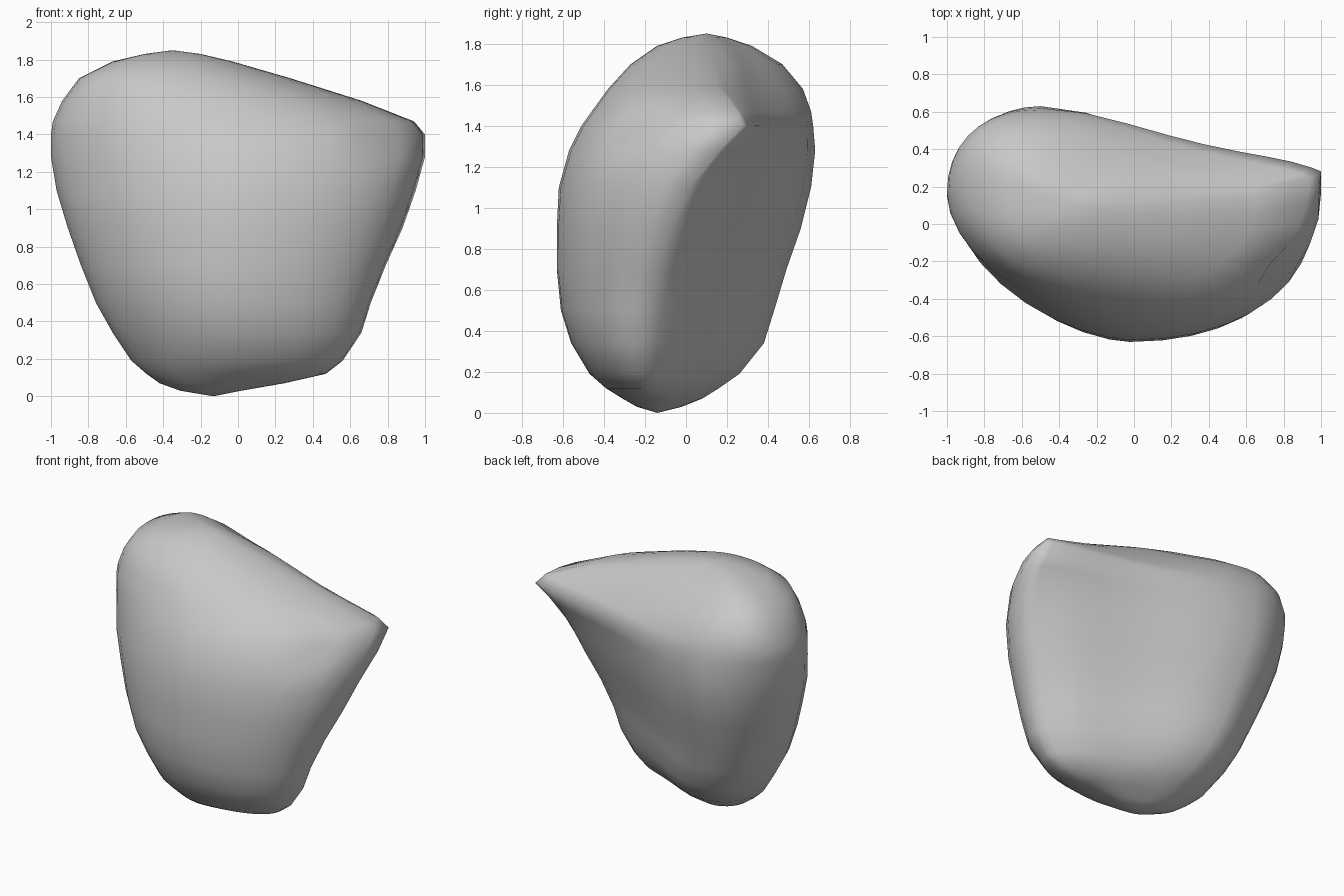
import bpy, bmesh
from math import sin, cos, pi
from mathutils import Vector

cube = bpy.data.objects.get("Cube")
if cube:
    bpy.data.objects.remove(cube)

# Horizontal slices of the boulder: height, left x, right x, front y, back y,
# and how far back the right edge sits (0 front, 1 back)
SLICES = [
    (0.03, -0.31, 0.02, -0.24, -0.02, 0.4),
    (0.07, -0.42, 0.25, -0.31, 0.08, 0.4),
    (0.12, -0.49, 0.47, -0.39, 0.16, 0.38),
    (0.19, -0.57, 0.56, -0.47, 0.26, 0.37),
    (0.34, -0.67, 0.66, -0.56, 0.38, 0.38),
    (0.5, -0.76, 0.71, -0.61, 0.43, 0.41),
    (0.7, -0.84, 0.79, -0.63, 0.49, 0.44),
    (0.9, -0.91, 0.88, -0.63, 0.56, 0.47),
    (1.1, -0.97, 0.95, -0.62, 0.61, 0.52),
    (1.28, -1.0, 1.0, -0.57, 0.63, 0.61),
    (1.4, -1.0, 1.0, -0.51, 0.62, 0.7),
    (1.47, -0.99, 0.94, -0.46, 0.61, 0.66),
    (1.58, -0.94, 0.66, -0.38, 0.57, 0.56),
    (1.7, -0.85, 0.28, -0.27, 0.47, 0.52),
    (1.79, -0.67, -0.03, -0.14, 0.32, 0.5),
    (1.83, -0.5, -0.2, -0.02, 0.2, 0.5),
]
STEPS = 9


def lerp(a, b, t):
    return a + (b - a) * t


def corner(start, end, power):
    """Rounded quarter that leaves start along y and reaches end along x."""
    for i in range(STEPS):
        a = i / STEPS * pi / 2
        yield (lerp(end[0], start[0], cos(a) ** (2 / power)),
               lerp(start[1], end[1], sin(a) ** (2 / power)))


def back_sweep(start, end, blunt):
    """Blunt right edge, shallow hollow, then the swelling of the back."""
    for i in range(STEPS):
        t = (i / STEPS) ** 1.5
        s = t ** 1.3
        g = lerp(s * s * (3 - 2 * s), 1 - (1 - t) ** 8, blunt)
        yield lerp(start[0], end[0], t), lerp(start[1], end[1], g)


def outline(z, xl, xr, yf, yb, edge):
    left = (xl, lerp(yf, yb, 0.6))
    right = (xr, lerp(yf, yb, edge))
    front = (lerp(xl, xr, 0.5), yf)
    back = (lerp(xl, xr, 0.25), yb)
    # The upper left shoulder is fuller, the upper back more hollow,
    # and the crown rounds over again
    full = max(0, z - 1.3) * 1.5
    blunt = min(0.42, max(0.22, 0.95 - z / 2)) + max(0, z - 1.5)
    points = list(corner(left, front, 1.7 + full))
    # The front right quarter runs the other way round
    points += [front] + list(corner(right, front, 2.1))[:0:-1]
    points += list(back_sweep(right, back, blunt))
    points += [back] + list(corner(left, back, 2 + full))[:0:-1]
    return [(x, y, z) for x, y in points]


# Boulder body: loft through the slices, closed by a point at each end
bm = bmesh.new()
rings = [[bm.verts.new(p) for p in outline(*s)] for s in SLICES]
count = len(rings[0])
for low, high in zip(rings, rings[1:]):
    for i in range(count):
        j = (i + 1) % count
        bm.faces.new((low[i], low[j], high[j], high[i]))
for ring, tip in ((rings[0], (-0.13, -0.14, 0)), (rings[-1], (-0.35, 0.1, 1.85))):
    end = bm.verts.new(tip)
    for i in range(count):
        bm.faces.new((ring[i], ring[(i + 1) % count], end))

# Small chip near the right shoulder
chip = Vector((0.84, -0.2, 1.38))
nearest = min(bm.verts, key=lambda v: (v.co - chip).length)
nearest.co += Vector((-0.04, 0.03, 0))

bmesh.ops.recalc_face_normals(bm, faces=bm.faces)
mesh = bpy.data.meshes.new("boulder")
bm.to_mesh(mesh)
bm.free()
mesh.shade_smooth()
boulder = bpy.data.objects.new("boulder", mesh)
bpy.context.collection.objects.link(boulder)

# Stone colour
stone = bpy.data.materials.new("stone grey")
stone.use_nodes = True
colour = (0.58, 0.58, 0.58, 1)
stone.diffuse_color = colour
stone.node_tree.nodes["Principled BSDF"].inputs["Base Color"].default_value = colour
mesh.materials.append(stone)
